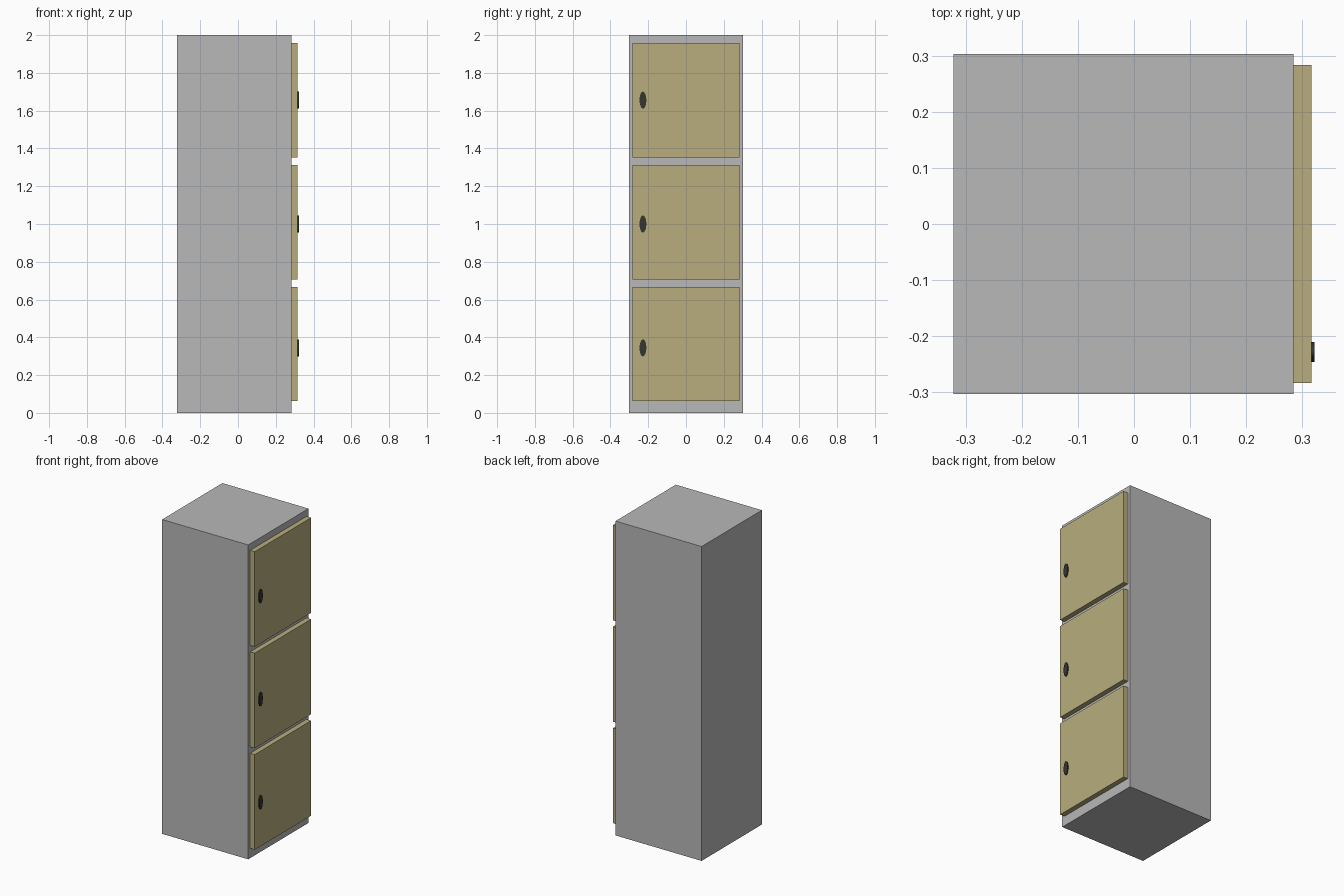
import bpy, math

if "Cube" in bpy.data.objects:
    bpy.data.objects.remove(bpy.data.objects["Cube"])


def material(name, rgb):
    m = bpy.data.materials.new(name)
    m.diffuse_color = (*rgb, 1)
    m.use_nodes = True
    m.node_tree.nodes["Principled BSDF"].inputs["Base Color"].default_value = m.diffuse_color
    return m


grey = material("grey metal", (0.48, 0.48, 0.48))
tan = material("tan door", (0.48, 0.42, 0.205))
dark = material("dark handle", (0.035, 0.035, 0.03))


def box(name, x0, x1, y, z0, z1, mat):
    bpy.ops.mesh.primitive_cube_add(size=1, location=((x0 + x1) / 2, 0, (z0 + z1) / 2))
    ob = bpy.context.object
    ob.name = name
    ob.scale = (x1 - x0, 2 * y, z1 - z0)
    bpy.ops.object.transform_apply(location=False, rotation=False, scale=True)
    ob.data.materials.append(mat)


# cabinet body
box("locker_body", -0.322, 0.284, 0.303, 0, 2, grey)

for i in range(3):
    # door panel on the +x side
    z0 = 0.062 + i * 0.6455
    box(f"door_{i + 1}", 0.284, 0.316, 0.283, z0, z0 + 0.605, tan)
    # thin oval handle plate
    bpy.ops.mesh.primitive_cylinder_add(vertices=32, radius=1, depth=1,
                                        location=(0.316, -0.228, 0.344 + i * 0.656),
                                        rotation=(0, math.pi / 2, 0))
    h = bpy.context.object
    h.name = f"handle_{i + 1}"
    h.scale = (0.045, 0.018, 0.012)
    bpy.ops.object.transform_apply(location=False, rotation=True, scale=True)
    h.data.materials.append(dark)
    bpy.ops.object.shade_smooth_by_angle(angle=math.radians(30))
